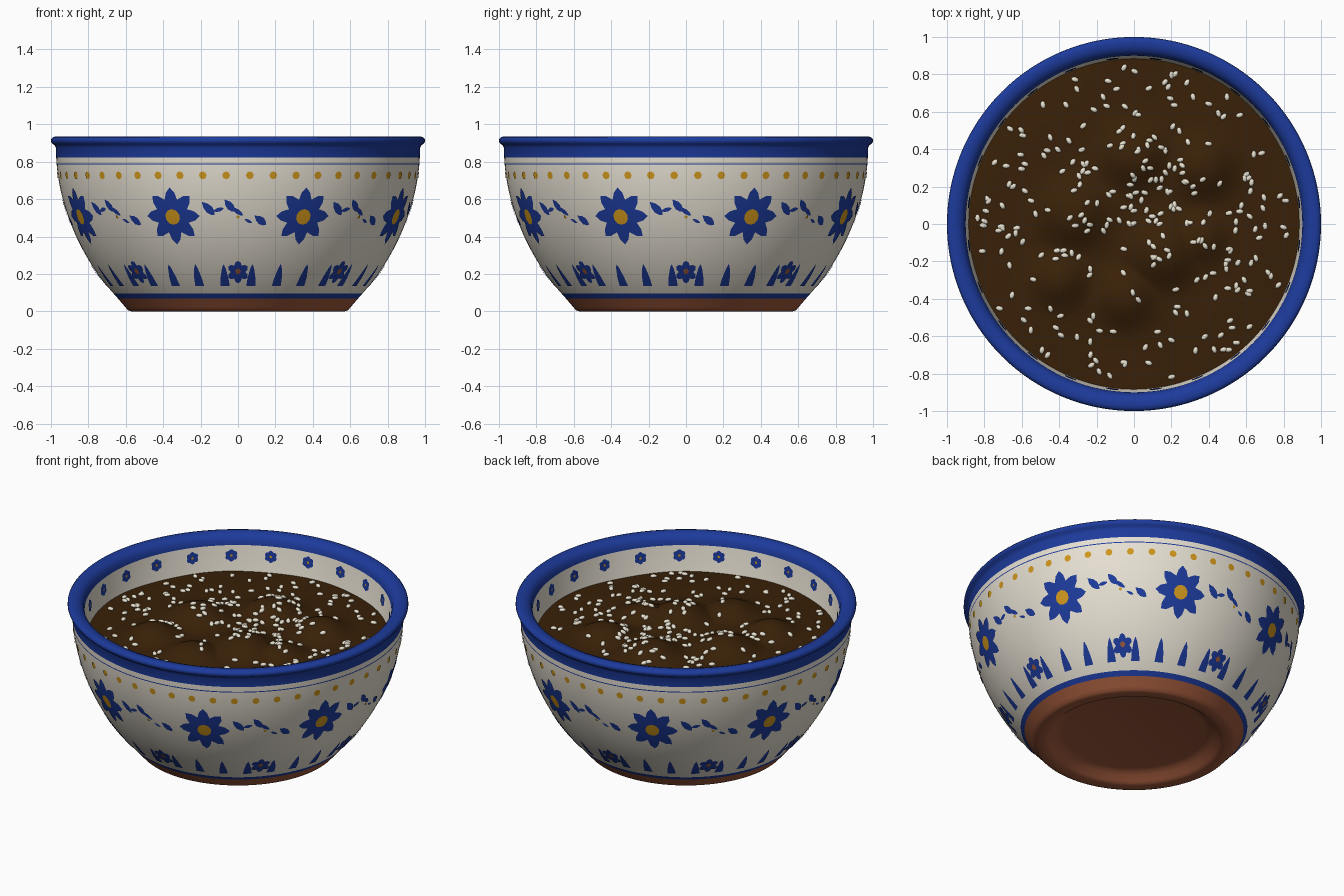
import bpy, bmesh, math, random
from mathutils import Vector, Matrix

if "Cube" in bpy.data.objects:
    bpy.data.objects.remove(bpy.data.objects["Cube"])

random.seed(7)


def material(name, rgb):
    m = bpy.data.materials.new(name)
    m.diffuse_color = (*rgb, 1)
    m.use_nodes = True
    m.node_tree.nodes["Principled BSDF"].inputs["Base Color"].default_value = m.diffuse_color
    return m


CREAM = material("cream_glaze", (0.80, 0.75, 0.65))
BLUE = material("cobalt_blue", (0.012, 0.043, 0.33))
OCHRE = material("ochre_yellow", (0.63, 0.31, 0.012))
CLAY = material("terracotta", (0.33, 0.095, 0.042))
SAUCE = material("dark_brown_sauce", (0.040, 0.0145, 0.0022))
SEED = material("sesame_seed", (0.85, 0.79, 0.65))


def finish(bm, name, mats, angle=40):
    me = bpy.data.meshes.new(name)
    bm.to_mesh(me)
    bm.free()
    for m in mats:
        me.materials.append(m)
    ob = bpy.data.objects.new(name, me)
    bpy.context.collection.objects.link(ob)
    bpy.ops.object.select_all(action='DESELECT')
    ob.select_set(True)
    bpy.context.view_layer.objects.active = ob
    bpy.ops.object.shade_smooth_by_angle(angle=math.radians(angle))
    return ob


def outer_r(z):
    u = min(1, max(0, (z - 0.07) / 0.75))
    return 0.972 * math.sqrt(1 - (0.82 - z) ** 2) - 0.017 * math.sin(math.pi * u ** 0.75)


def inner_r(z):
    return 0.90 - 0.1 * (0.87 - z)


def lathe(name, prof, mats, steps=128):
    """Profile of (radius, z, material of the band that starts here)."""
    bm = bmesh.new()
    rings = []
    for r, z, _ in prof:
        if r == 0:
            rings.append([bm.verts.new((0, 0, z))] * steps)
        else:
            rings.append([bm.verts.new((r * math.cos(t), r * math.sin(t), z))
                          for t in (2 * math.pi * i / steps for i in range(steps))])
    for k in range(len(prof) - 1):
        a, b = rings[k], rings[k + 1]
        for i in range(steps):
            j = (i + 1) % steps
            vs = list(dict.fromkeys((a[i], a[j], b[j], b[i])))
            bm.faces.new(vs).material_index = prof[k][2]
    return finish(bm, name, mats)


# bowl: clay foot, blue foot stripe, cream wall, thin line, blue rim, cream inside
prof = [(0, 0.06, 2), (0.42, 0.06, 2), (0.445, 0.054, 2), (0.47, 0.04, 2), (0.50, 0.014, 2),
        (0.512, 0.005, 2), (0.528, 0, 2),
        (0.572, 0, 2), (0.588, 0.006, 2), (0.602, 0.022, 2), (outer_r(0.07), 0.07, 1)]
prof += [(outer_r(z), z, 0) for z in [0.095 + 0.690 * i / 24 for i in range(25)]]
prof[-1] = (outer_r(0.785), 0.785, 1)
prof += [(outer_r(0.791), 0.791, 0), (0.972, 0.822, 1), (0.974, 0.875, 1), (0.980, 0.888, 1),
         (0.993, 0.897, 1), (1.0, 0.908, 1), (0.999, 0.92, 1), (0.99, 0.931, 1),
         (0.975, 0.935, 1), (0.95, 0.934, 1), (0.925, 0.924, 1), (0.908, 0.905, 1),
         (0.90, 0.870, 0), (inner_r(0.68), 0.68, 0), (0.82, 0.5, 0), (0.65, 0.22, 0), (0, 0.1, 0)]
lathe("bowl", prof, [CREAM, BLUE, CLAY])


# painted decoration: thin plates wrapped on the wall
def paint(bm, outline, angle, z, mat=0, lift=0.004, rings=3, inside=False):
    n = len(outline)
    cs = sum(p[0] for p in outline) / n
    ct = sum(p[1] for p in outline) / n

    def wrap(s, t):
        h = z + t
        r = inner_r(h) - lift if inside else outer_r(h) + lift
        phi = math.radians(angle - 90) + s / r
        return bm.verts.new((r * math.cos(phi), r * math.sin(phi), h))

    c = wrap(cs, ct)
    prev = None
    for k in range(1, rings + 1):
        f = k / rings
        ring = [wrap(cs + (s - cs) * f, ct + (t - ct) * f) for s, t in outline]
        for i in range(n):
            j = (i + 1) % n
            vs = [c, ring[i], ring[j]] if prev is None else [prev[i], ring[i], ring[j], prev[j]]
            bm.faces.new(vs[::-1] if inside else vs).material_index = mat
        prev = ring


def polar(points):
    return [(r * math.sin(-math.radians(a)), r * math.cos(math.radians(a))) for a, r in points]


def disc(r, n=10):
    return polar([(360 * i / n, r) for i in range(n)])


def blossom(tip, mid, valley, n=8):
    w = 360 / n
    return polar([(w * i + w * f, r) for i in range(n)
                  for f, r in ((0, tip), (0.24, mid), (0.5, valley), (0.76, mid))])


def leaf(x, y, length, width, deg):
    c, s = math.cos(math.radians(deg)), math.sin(math.radians(deg))
    shape = [(-.5, 0), (-.2, -.4), (.1, -.5), (.35, -.3), (.5, 0), (.35, .3), (.1, .5), (-.2, .4)]
    return [(x + u * length * c - v * width * s, y + u * length * s + v * width * c)
            for u, v in shape]


# large flowers
bm = bmesh.new()
for k in range(8):
    a = 22.5 + 45 * k
    paint(bm, blossom(0.152, 0.128, 0.094), a, 0.51, rings=4)
    paint(bm, disc(0.042), a, 0.505, 1, lift=0.0065)
finish(bm, "large_flowers", [BLUE, OCHRE])

# leafy sprigs between the large flowers
bm = bmesh.new()
for k in range(8):
    a = 45 * k
    for lf in [(-0.160, 0.045, 0.10, 0.042, -45), (-0.105, 0.038, 0.06, 0.022, 15),
               (-0.045, 0.06, 0.085, 0.04, -50), (-0.005, 0.03, 0.08, 0.025, -35),
               (0.120, -0.018, 0.08, 0.042, -38), (0.055, -0.022, 0.045, 0.016, -25)]:
        paint(bm, leaf(*lf), a, 0.505, rings=2)
    for x, y in [(-0.135, 0.015), (-0.06, 0.028), (0.025, -0.025), (0.1, -0.045)]:
        paint(bm, disc(0.009, 6), a, 0.505, 1, lift=0.006, rings=1)
finish(bm, "leaf_sprigs", [BLUE, OCHRE])

# row of dots under the rim
bm = bmesh.new()
for k in range(48):
    paint(bm, disc(0.021, 8), 3.75 + 7.5 * k, 0.727, rings=1)
finish(bm, "rim_dots", [OCHRE])

# upright spikes and small flowers above the foot
bm = bmesh.new()
for k in range(32):
    spike = [(-0.025, 0), (0.025, 0), (0.021, 0.045), (0.010, 0.095),
             (0, 0.118), (-0.010, 0.095), (-0.021, 0.045)]
    paint(bm, spike, 5.625 + 11.25 * k, 0.135)
for k in range(8):
    paint(bm, blossom(0.060, 0.054, 0.040, 6), 45 * k, 0.210, lift=0.005)
    paint(bm, disc(0.015, 8), 45 * k, 0.214, 1, lift=0.007, rings=1)
finish(bm, "foot_border", [BLUE, CLAY])

# small flowers inside the rim
bm = bmesh.new()
for k in range(24):
    a = 7.5 + 15 * k
    paint(bm, blossom(0.038, 0.036, 0.031, 6), a, 0.808, inside=True)
    paint(bm, disc(0.008, 6), a, 0.808, 1, lift=0.006, rings=1, inside=True)
finish(bm, "inner_flowers", [BLUE, OCHRE])

# sauce with soft lumps
LUMPS = [(0.0, 0.36, 0.15, 0.085), (0.38, 0.30, 0.14, 0.075), (-0.33, 0.05, 0.16, 0.085),
         (0.16, -0.16, 0.16, 0.085), (0.36, -0.08, 0.12, 0.06), (-0.40, -0.30, 0.13, 0.07),
         (-0.05, -0.40, 0.14, 0.07)]


def sauce_z(x, y):
    z = 0.722 - 0.02 * (x * x + y * y) + 0.006 * math.sin(7 * x + 2) * math.cos(6 * y)
    lump = max(h * math.exp(-(((x - cx) ** 2 + (y - cy) ** 2) / (s * s)) ** 1.3)
               for cx, cy, s, h in LUMPS)
    return z + lump


bm = bmesh.new()
N, R = 96, 48
prev = None
centre = bm.verts.new((0, 0, sauce_z(0, 0)))
for k in range(1, R + 1):
    rad = 0.888 * k / R
    ring = []
    for i in range(N):
        x, y = rad * math.cos(2 * math.pi * i / N), rad * math.sin(2 * math.pi * i / N)
        ring.append(bm.verts.new((x, y, sauce_z(x, y))))
    for i in range(N):
        j = (i + 1) % N
        bm.faces.new([centre, ring[i], ring[j]] if prev is None
                     else [prev[i], ring[i], ring[j], prev[j]])
    prev = ring
finish(bm, "sauce", [SAUCE], 80)

# sesame seeds scattered on the sauce
bm = bmesh.new()
for k in range(270):
    rad, t = 0.85 * random.random() ** 0.62, random.uniform(0, 2 * math.pi)
    x, y = rad * math.cos(t), rad * math.sin(t)
    e = 0.01
    n = Vector((sauce_z(x - e, y) - sauce_z(x + e, y),
                sauce_z(x, y - e) - sauce_z(x, y + e), 2 * e)).normalized()
    mat = (Matrix.Translation((x, y, sauce_z(x, y) + 0.006))
           @ n.to_track_quat('Z', 'Y').to_matrix().to_4x4()
           @ Matrix.Rotation(random.uniform(0, math.pi), 4, 'Z')
           @ Matrix.Diagonal((0.021, 0.0135, 0.011, 1)))
    bmesh.ops.create_icosphere(bm, subdivisions=2, radius=1, matrix=mat)
finish(bm, "sesame_seeds", [SEED], 60)
